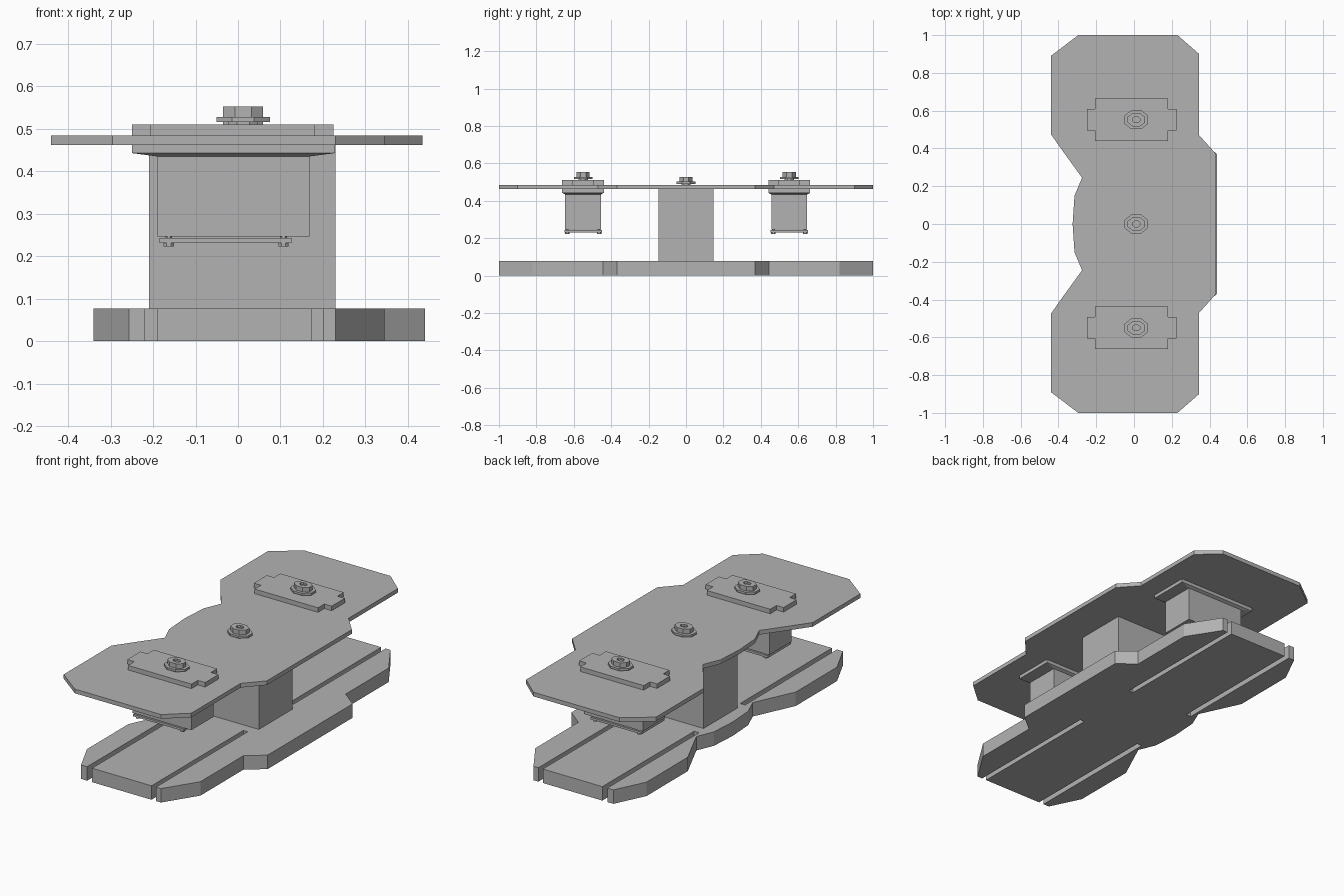
import bpy
import bmesh
import math

if "Cube" in bpy.data.objects:
    bpy.data.objects.remove(bpy.data.objects["Cube"], do_unlink=True)

grey = bpy.data.materials.new("plain grey")
grey.use_nodes = True
grey.diffuse_color = (0.45, 0.45, 0.45, 1)
grey.node_tree.nodes["Principled BSDF"].inputs["Base Color"].default_value = (0.45, 0.45, 0.45, 1)


def finish(name, bm):
    bmesh.ops.recalc_face_normals(bm, faces=bm.faces)
    mesh = bpy.data.meshes.new(name)
    bm.to_mesh(mesh)
    bm.free()
    mesh.materials.append(grey)
    obj = bpy.data.objects.new(name, mesh)
    bpy.context.collection.objects.link(obj)
    return obj


def slab(name, outline, z0, z1):
    """Extrude a flat outline from z0 to z1."""
    bm = bmesh.new()
    face = bm.faces.new([bm.verts.new((x, y, z0)) for x, y in outline])
    top = bmesh.ops.extrude_face_region(bm, geom=[face])["geom"]
    verts = [v for v in top if isinstance(v, bmesh.types.BMVert)]
    bmesh.ops.translate(bm, verts=verts, vec=(0, 0, z1 - z0))
    return finish(name, bm)


def loft(name, rings):
    """Skin a stack of matching rings, given as lists of 3D points, and cap both ends."""
    bm = bmesh.new()
    loops = [[bm.verts.new(p) for p in ring] for ring in rings]
    n = len(loops[0])
    for a, b in zip(loops, loops[1:]):
        for i in range(n):
            j = (i + 1) % n
            bm.faces.new((a[i], a[j], b[j], b[i]))
    bm.faces.new(loops[0])
    bm.faces.new(loops[-1])
    return finish(name, bm)


def rect(x0, x1, y, half):
    return [(x0, y - half), (x1, y - half), (x1, y + half), (x0, y + half)]


def mirror_y(half):
    """Complete an outline that starts at +x and ends on y = 0."""
    return half + [(x, -y) for x, y in reversed(half) if y > 0]


def octagon(x, y, z, rx, ry):
    k = 1 / math.cos(math.pi / 8)
    return [(x + rx * k * math.cos(a), y + ry * k * math.sin(a), z)
            for a in ((i + 0.5) * math.pi / 4 for i in range(8))]


def bolt(name, y, z):
    """Flanged nut with a shallow socket on top."""
    profile = [(0.035, 0.025, 0), (0.035, 0.025, 0.006), (0.063, 0.05, 0.006),
               (0.063, 0.05, 0.018), (0.047, 0.035, 0.018), (0.047, 0.035, 0.043),
               (0.02, 0.015, 0.043), (0.02, 0.015, 0.032)]
    loft(name, [octagon(0.012, y, z + h, rx, ry) for rx, ry, h in profile])


# Upper deck with a scalloped waist on one side
deck = [(0.435, 0.37), (0.345, 0.47), (0.345, 0.9), (0.23, 1), (-0.295, 1),
        (-0.44, 0.89), (-0.44, 0.475), (-0.38, 0.39), (-0.275, 0.245),
        (-0.315, 0.15), (-0.325, 0)]
slab("upper_deck", mirror_y(deck), 0.462, 0.485)

# Base with two open slots at each end
base = [(0.44, 0.37), (0.345, 0.445), (0.345, 0.82), (0.23, 1)]
for x0, x1 in ((0.2, 0.173), (-0.19, -0.22)):
    base += [(x0, 1), (x0, 0.2), (x1, 0.2), (x1, 1)]
base += [(-0.257, 1), (-0.34, 0.83), (-0.34, 0.47), (-0.235, 0.245),
         (-0.275, 0.15), (-0.285, 0)]
slab("base", mirror_y(base), 0, 0.077)

# Central column and its bolt
slab("column", rect(-0.21, 0.23, 0, 0.147), 0.077, 0.462)
bolt("column_bolt", 0, 0.485)

# Hanging clamp at each end of the deck
for side, y in (("front", -0.55), ("back", 0.552)):
    # Eared cap plate above the deck
    ears = [(0.225, -0.057), (0.225, 0.057), (0.18, 0.057), (0.18, 0.112),
            (-0.207, 0.112), (-0.207, 0.057), (-0.25, 0.057), (-0.25, -0.057),
            (-0.207, -0.057), (-0.207, -0.112), (0.18, -0.112), (0.18, -0.057)]
    slab(side + "_cap_plate", [(px, y + py) for px, py in ears], 0.485, 0.51)
    bolt(side + "_cap_bolt", y, 0.51)

    # Flange with a bevelled underside
    wide, narrow = rect(-0.25, 0.228, y, 0.112), rect(-0.19, 0.168, y, 0.097)
    loft(side + "_flange", [[(px, py, z) for px, py in ring]
                            for ring, z in ((wide, 0.462), (wide, 0.443), (narrow, 0.435))])

    # Hanging block, bottom plate and corner studs
    slab(side + "_block", rect(-0.19, 0.168, y, 0.096), 0.247, 0.436)
    slab(side + "_bottom_plate", rect(-0.185, 0.126, y, 0.1), 0.231, 0.243)
    for i, sx in enumerate((-0.163, 0.107)):
        for j, sy in enumerate((-0.085, 0.085)):
            for part, r, z0, z1 in (("stud", 0.008, 0.228, 0.248), ("stud_head", 0.012, 0.223, 0.231)):
                loft(f"{side}_{part}_{i}{j}", [octagon(sx, y + sy, z, r, r) for z in (z0, z1)])
